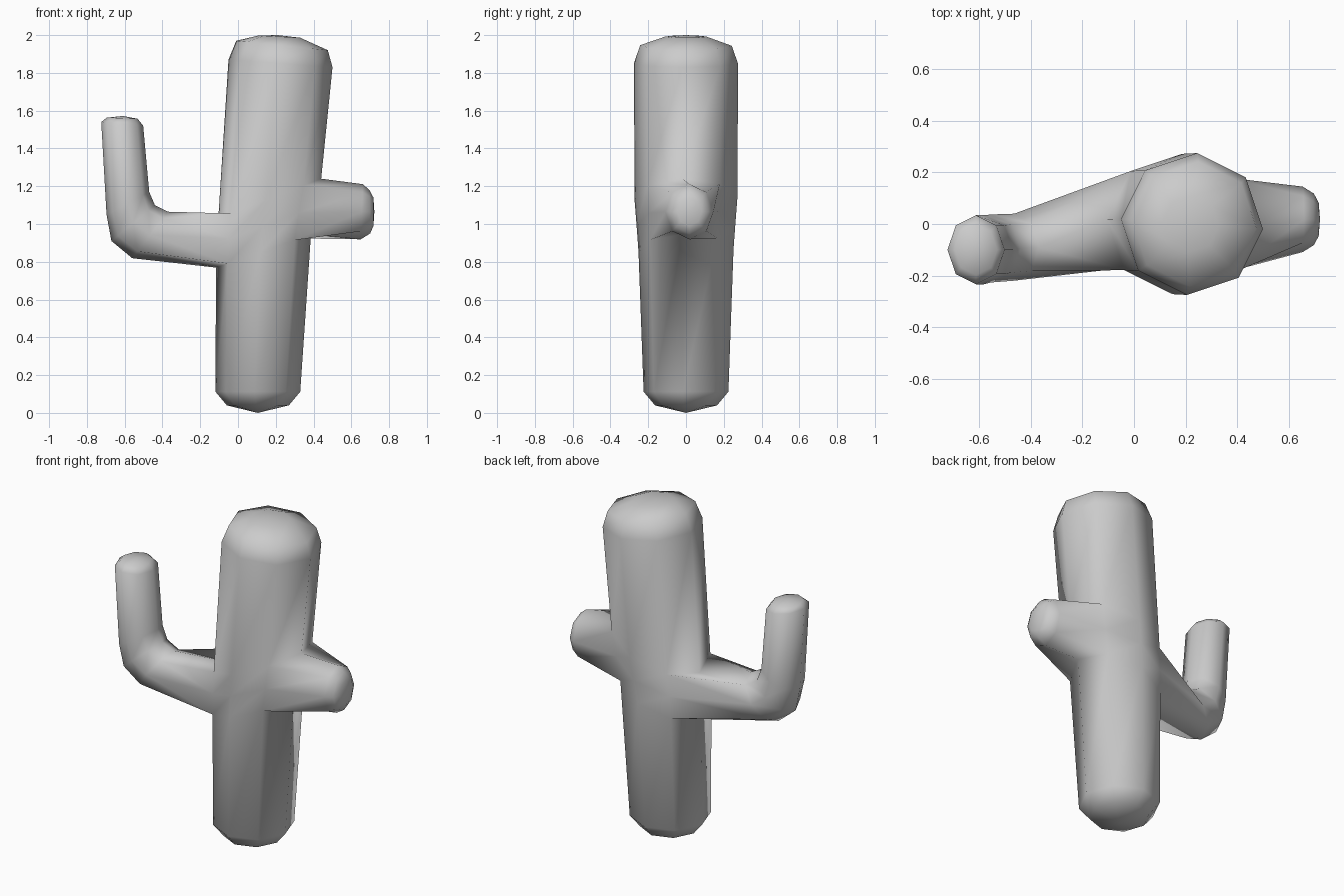
import bpy, bmesh, math
from mathutils import Vector

if "Cube" in bpy.data.objects:
    bpy.data.objects.remove(bpy.data.objects["Cube"])

bm = bmesh.new()
SIDES = 8


def ring(center, u, v, start=0.0):
    """Eight points around a centre, spanned by half-axes u and v."""
    c, u, v = Vector(center), Vector(u), Vector(v)
    out = []
    for i in range(SIDES):
        a = start + i * math.tau / SIDES
        out.append(bm.verts.new(c + u * math.cos(a) + v * math.sin(a)))
    return out


def bridge(a, b, skip=()):
    for i in range(SIDES):
        if i not in skip:
            j = (i + 1) % SIDES
            bm.faces.new((a[i], a[j], b[j], b[i]))


def cap(loop, tip):
    t = bm.verts.new(tip)
    for i in range(SIDES):
        bm.faces.new((loop[i], loop[(i + 1) % SIDES], t))


# Trunk rings: centre x, centre z, radius, tilt (rise towards +x)
trunk = [ring((x, 0, z), (r, 0, t), (0, r, 0), math.radians(-4))
         for x, z, r, t in [
             (0.105, 0.04, 0.165, 0.0), (0.105, 0.112, 0.225, 0.0),
             (0.135, 0.857, 0.252, 0.088), (0.15, 0.995, 0.262, 0.096),
             (0.168, 1.135, 0.273, 0.105), (0.225, 1.85, 0.276, -0.02),
             (0.233, 1.945, 0.243, -0.025), (0.22, 1.992, 0.11, -0.006)]]

# Leave a two by two opening on each side of the trunk for the arms
for k in range(len(trunk) - 1):
    bridge(trunk[k], trunk[k + 1], (3, 4, 7, 0) if k in (2, 3) else ())
cap(trunk[0], (0.105, 0, 0))
cap(trunk[-1], (0.21, 0, 2.0))


def grow_arm(mid, rings, tip):
    """Extend the opening around trunk column 'mid' through the given rings."""
    lo, ce, hi = trunk[2], trunk[3], trunk[4]
    step = 1 if mid == 0 else -1          # column on the +y side
    p, n = (mid + step) % SIDES, (mid - step) % SIDES
    loop = [hi[mid], hi[p], ce[p], lo[p], lo[mid], lo[n], ce[n], hi[n]]
    for center, u, half_y in rings:
        nxt = ring(center, (u[0], 0, u[1]), (0, half_y, 0))
        bridge(loop, nxt)
        loop = nxt
    cap(loop, tip)
    bm.verts.remove(ce[mid])


# Left bent arm
grow_arm(4, [((-0.465, -0.09, 0.942), (0.095, 0.123), 0.13),
             ((-0.555, -0.095, 1.005), (0.115, 0.095), 0.132),
             ((-0.583, -0.1, 1.11), (0.113, 0.06), 0.134),
             ((-0.613, -0.1, 1.53), (0.111, -0.01), 0.134),
             ((-0.613, -0.1, 1.56), (0.082, -0.003), 0.098)],
         (-0.61, -0.1, 1.572))
# Right stub arm
grow_arm(0, [((0.655, 0.018, 1.065), (0.005, 0.146), 0.127),
             ((0.698, 0.018, 1.065), (-0.002, 0.115), 0.1),
             ((0.717, 0.018, 1.065), (0.0, 0.075), 0.065)],
         (0.722, 0.018, 1.065))

bmesh.ops.recalc_face_normals(bm, faces=bm.faces)
for f in bm.faces:
    f.smooth = True
mesh = bpy.data.meshes.new("cactus")
bm.to_mesh(mesh)
bm.free()
bpy.context.collection.objects.link(bpy.data.objects.new("cactus", mesh))
